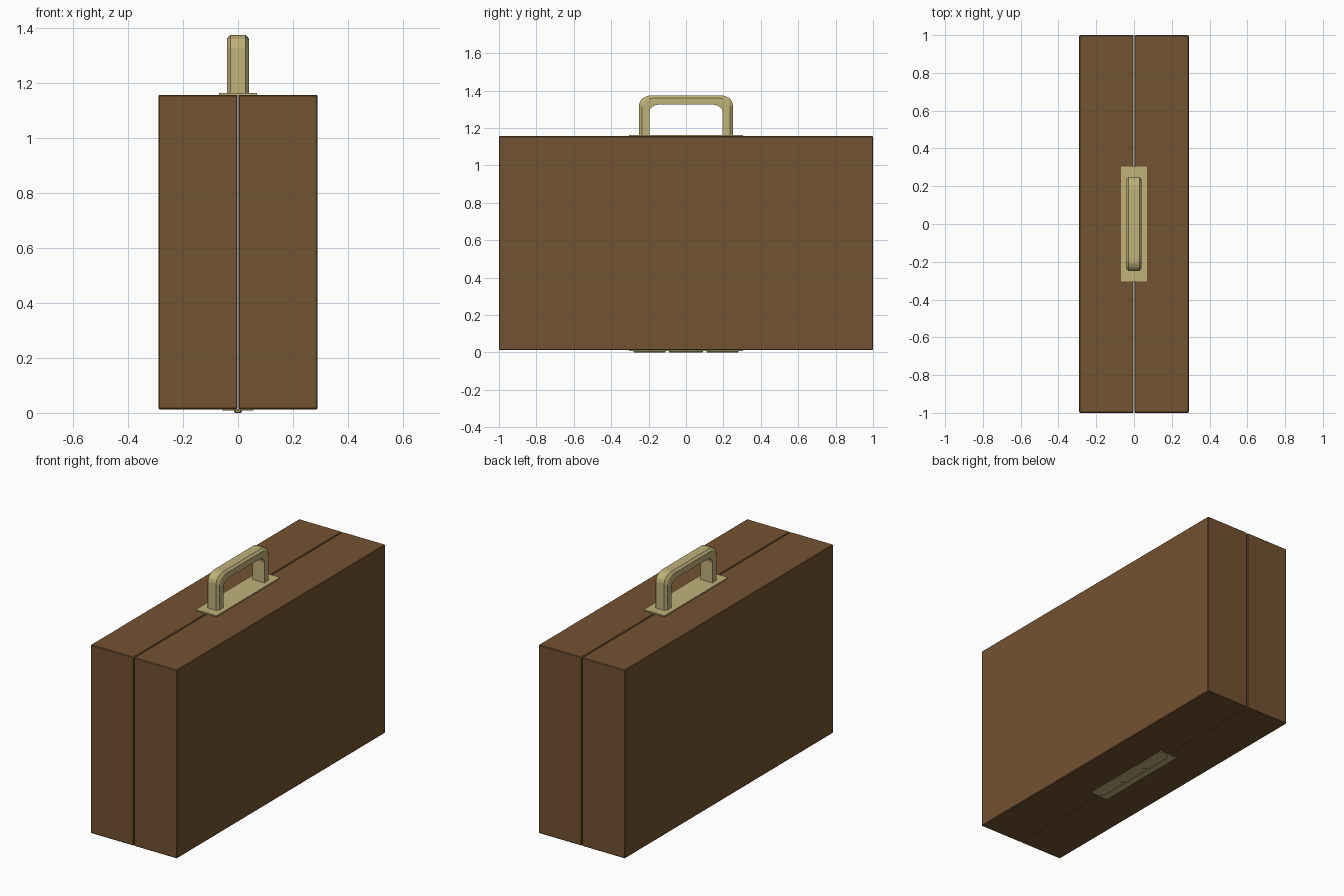
import bpy, bmesh, math
from mathutils import Vector

if "Cube" in bpy.data.objects:
    bpy.data.objects.remove(bpy.data.objects["Cube"])


def material(name, rgb):
    m = bpy.data.materials.new(name)
    m.diffuse_color = (*rgb, 1)
    m.use_nodes = True
    m.node_tree.nodes["Principled BSDF"].inputs["Base Color"].default_value = m.diffuse_color
    return m


BROWN = material("brown leather", (0.171, 0.084, 0.030))
TAN = material("brass tan", (0.527, 0.445, 0.195))


def finish(name, bm, mat):
    bmesh.ops.recalc_face_normals(bm, faces=bm.faces)
    me = bpy.data.meshes.new(name)
    bm.to_mesh(me)
    bm.free()
    me.materials.append(mat)
    ob = bpy.data.objects.new(name, me)
    bpy.context.collection.objects.link(ob)
    return ob


def box(name, lo, hi, mat, bevel=0):
    lo, hi = Vector(lo), Vector(hi)
    bm = bmesh.new()
    bmesh.ops.create_cube(bm, size=1)
    for v in bm.verts:
        v.co = (lo + hi) / 2 + v.co * (hi - lo)
    if bevel:
        bmesh.ops.bevel(bm, geom=bm.edges[:], offset=bevel, segments=1,
                        profile=0.5, affect='EDGES')
    return finish(name, bm, mat)


# Two halves of the case, meeting at a narrow seam
for name, x0, x1 in (("case_left_half", -0.29, -0.0015), ("case_right_half", 0.0015, 0.29)):
    box(name, (x0, -1, 0.013), (x1, 1, 1.157), BROWN, 0.004)

# Plate under the handle
box("handle_plate", (-0.07, -0.305, 1.155), (0.07, 0.305, 1.164), TAN)


# Outer and inner arch outlines with rounded corners
def arch(half, top, radius):
    pts = [(half, 1.157)]
    for i in range(5):
        a = math.radians(22.5 * i)
        pts.append((half - radius + radius * math.cos(a),
                    top - radius * 0.75 + radius * 0.75 * math.sin(a)))
    return pts + [(-y, z) for y, z in reversed(pts)]


# Handle: chamfered section swept along the arch
outer, inner = arch(0.25, 1.375, 0.065), arch(0.196, 1.326, 0.055)
section = [(-0.04, 0.0), (-0.04, 0.72), (-0.028, 1.0),
           (0.028, 1.0), (0.04, 0.72), (0.04, 0.0)]
bm = bmesh.new()
rings = []
for (yo, zo), (yi, zi) in zip(outer, inner):
    rings.append([bm.verts.new((x, yi + (yo - yi) * t, zi + (zo - zi) * t))
                  for x, t in section])
n = len(section)
for a, b in zip(rings, rings[1:]):
    for i in range(n):
        bm.faces.new((a[i], a[(i + 1) % n], b[(i + 1) % n], b[i]))
bm.faces.new(rings[0])
bm.faces.new(rings[-1])
finish("handle", bm, TAN)

# Hinge on the underside: two leaves and three knuckles
for name, x0, x1 in (("hinge_left_leaf", -0.057, -0.001), ("hinge_right_leaf", 0.001, 0.057)):
    box(name, (x0, -0.305, 0.008), (x1, 0.305, 0.014), TAN)
for i, (y0, y1) in enumerate(((-0.28, -0.11), (-0.09, 0.09), (0.11, 0.28))):
    box(f"hinge_knuckle_{i + 1}", (-0.014, y0, 0), (0.014, y1, 0.012), TAN, 0.004)
